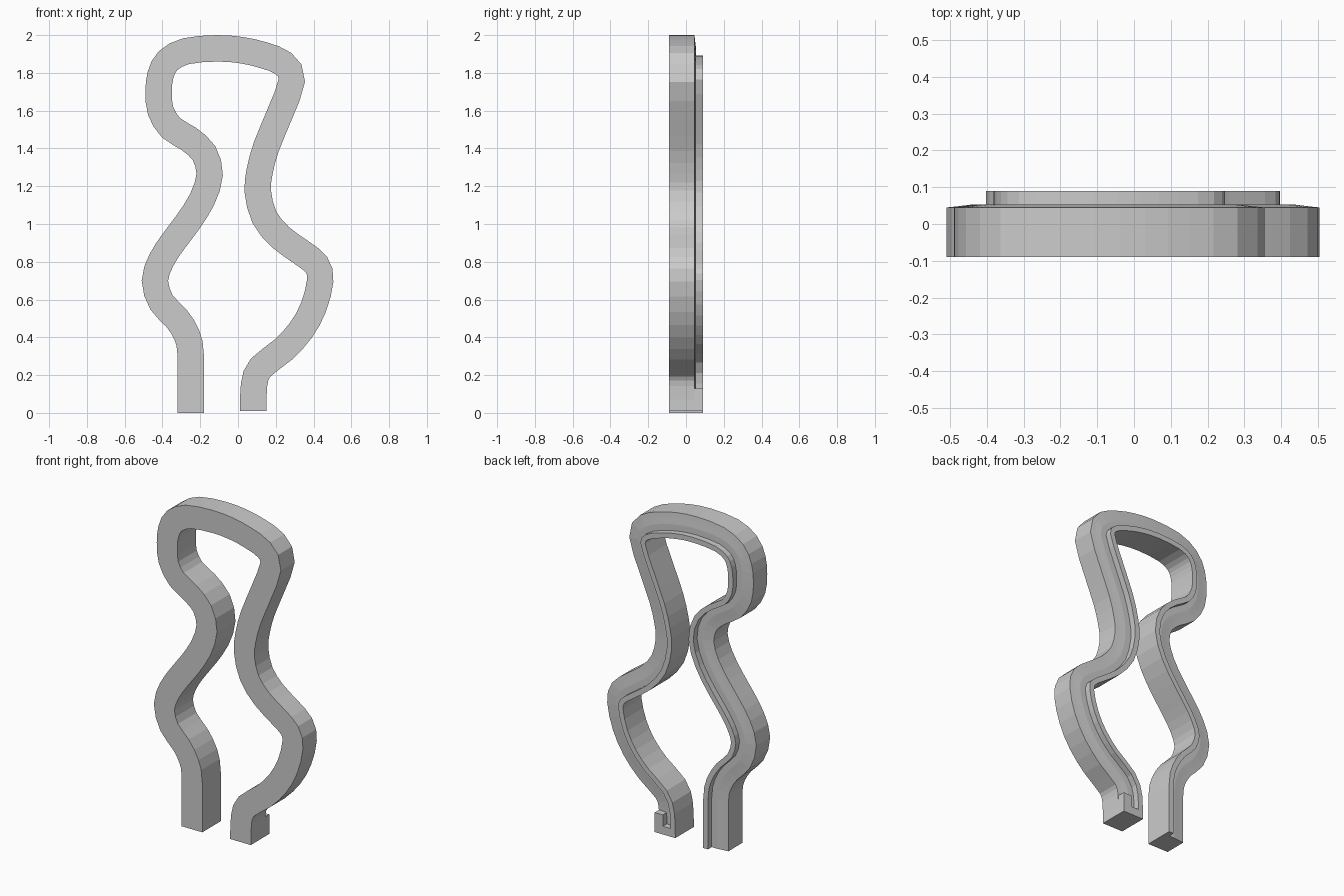
import bpy, bmesh
from mathutils import Vector

if "Cube" in bpy.data.objects:
    bpy.data.objects.remove(bpy.data.objects["Cube"])

# Centre line of the band in (x, z), from the left foot over the top to the right foot
PATH = [(-.25, 0), (-.25, .30), (-.27, .41), (-.325, .50), (-.405, .585), (-.44, .70),
        (-.405, .81), (-.34, .91), (-.265, 1.01), (-.19, 1.13), (-.15, 1.26), (-.18, 1.375),
        (-.26, 1.45), (-.355, 1.51), (-.41, 1.60), (-.42, 1.70), (-.41, 1.79), (-.37, 1.865),
        (-.275, 1.915), (-.11, 1.93), (.02, 1.92), (.13, 1.895), (.24, 1.85), (.285, 1.76),
        (.22, 1.58), (.15, 1.41), (.115, 1.28), (.105, 1.17), (.14, 1.035), (.225, .93),
        (.335, .85), (.415, .785), (.435, .70), (.40, .56), (.335, .44), (.24, .335),
        (.12, .24), (.085, .15), (.08, .01)]
# Cross-section: (distance from the outer edge, y), with a thin raised ridge on the inner edge
SECTION = [(0, -.09), (.14, -.09), (.14, .09), (.108, .09), (.108, .053),
           (.07, .053), (.03, .048), (0, .045)]


def smooth_path(pts, steps=2):
    p = [Vector(q) for q in pts]
    out = []
    for i in range(len(p) - 1):
        a, b, c, d = p[max(i - 1, 0)], p[i], p[i + 1], p[min(i + 2, len(p) - 1)]
        straight = i == 0
        for k in range(1 if straight else steps):
            t = k / steps
            out.append(b + .5 * t * ((c - a) + t * ((2 * a - 5 * b + 4 * c - d)
                       + t * (3 * b - a - 3 * c + d))))
    return out + [p[-1]]


def finish(bm, name):
    bmesh.ops.recalc_face_normals(bm, faces=bm.faces)
    me = bpy.data.meshes.new(name)
    bm.to_mesh(me)
    bm.free()
    bpy.context.collection.objects.link(bpy.data.objects.new(name, me))


# Outline band: sweep the section along the path
bm = bmesh.new()
path = smooth_path(PATH)
rings = []
last = len(path) - 1
for i, c in enumerate(path):
    t = (path[min(i + 1, last)] - path[max(i - 1, 0)]).normalized()
    if i in (0, last):
        t = Vector((0, 1 if i == 0 else -1))
    n = Vector((-t.y, t.x))
    ring = []
    for d, y in SECTION:
        q = c + n * (.07 - d)
        ring.append(bm.verts.new((q.x, y, q.y)))
    rings.append(ring)
for r, s in zip(rings, rings[1:]):
    for k in range(len(SECTION)):
        j = (k + 1) % len(SECTION)
        bm.faces.new((r[k], r[j], s[j], s[k]))
bm.faces.new(rings[0])
bm.faces.new(rings[-1])
finish(bm, "outline_band")

# Raised L-shaped stop on the back of the right foot
bm = bmesh.new()
L = [(.04, .01), (.15, .01), (.15, .13), (.095, .13), (.095, .06), (.04, .06)]
face = bm.faces.new([bm.verts.new((x, .03, z)) for x, z in L])
ext = bmesh.ops.extrude_face_region(bm, geom=[face], use_keep_orig=True)
bmesh.ops.translate(bm, vec=(0, .06, 0),
                    verts=[v for v in ext["geom"] if isinstance(v, bmesh.types.BMVert)])
finish(bm, "foot_stop")
